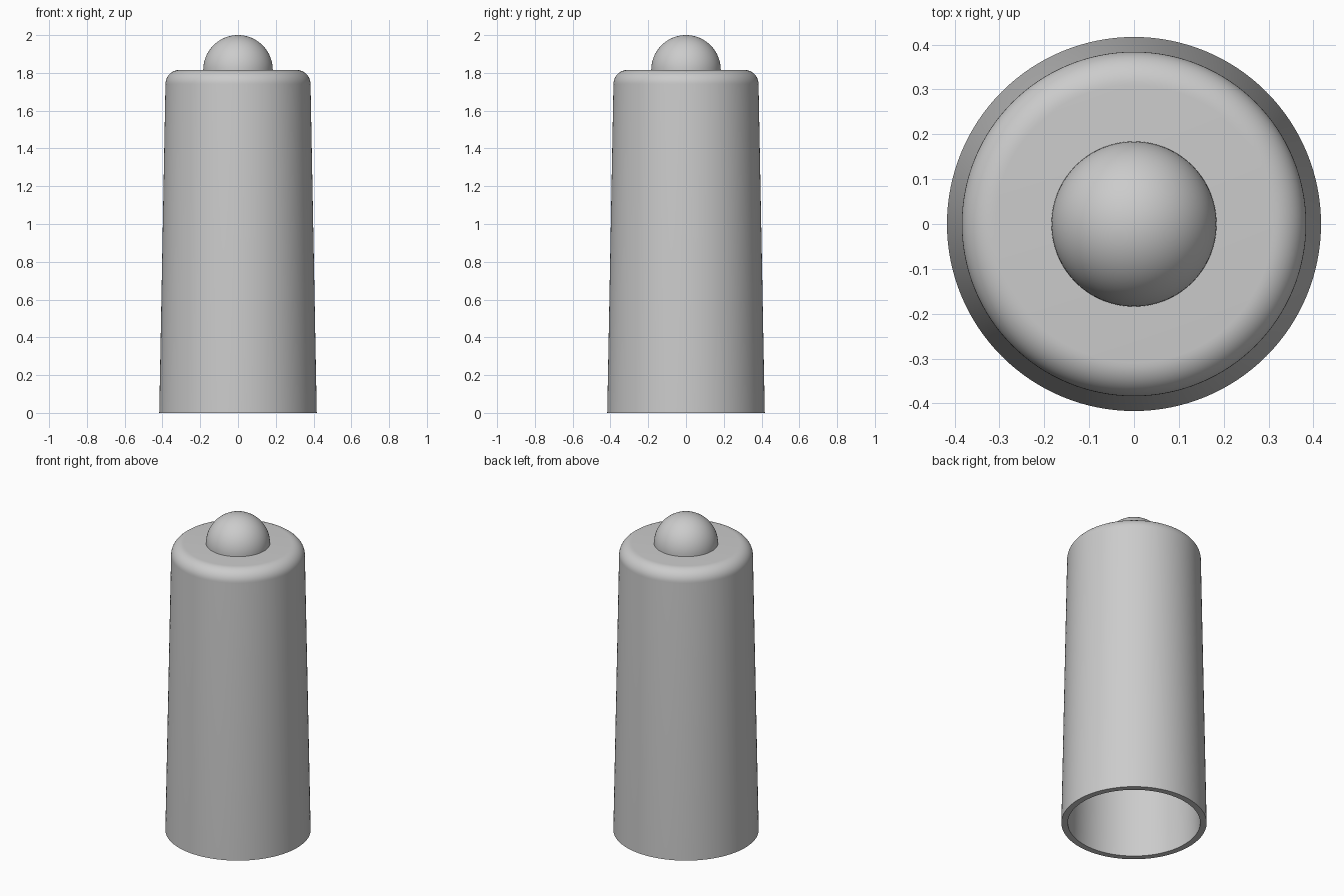
import bpy, bmesh, math

cube = bpy.data.objects.get("Cube")
if cube:
    bpy.data.objects.remove(cube)

grey = bpy.data.materials.new("plain grey")
grey.use_nodes = True
colour = (0.6, 0.6, 0.6, 1)
grey.diffuse_color = colour
grey.node_tree.nodes["Principled BSDF"].inputs["Base Color"].default_value = colour


def arc(cx, cz, radius, start, end, steps):
    """Points (radius, height) along a circular arc, angles in degrees."""
    angles = [math.radians(start + (end - start) * i / steps) for i in range(steps + 1)]
    return [(cx + radius * math.cos(a), cz + radius * math.sin(a)) for a in angles]


def lathe(name, profile, segments=128):
    """Revolve a (radius, height) profile about the z axis."""
    bm = bmesh.new()
    verts = [bm.verts.new((max(r, 0), 0, z)) for r, z in profile]
    edges = [bm.edges.new(pair) for pair in zip(verts, verts[1:])]
    bmesh.ops.spin(bm, geom=verts + edges, cent=(0, 0, 0), axis=(0, 0, 1),
                   angle=math.tau, steps=segments, use_merge=False)
    bmesh.ops.remove_doubles(bm, verts=bm.verts, dist=0.0001)
    bmesh.ops.recalc_face_normals(bm, faces=bm.faces)
    mesh = bpy.data.meshes.new(name)
    bm.to_mesh(mesh)
    bm.free()
    mesh.materials.append(grey)
    obj = bpy.data.objects.new(name, mesh)
    bpy.context.collection.objects.link(obj)
    bpy.ops.object.select_all(action="DESELECT")
    obj.select_set(True)
    bpy.context.view_layer.objects.active = obj
    bpy.ops.object.shade_smooth_by_angle(angle=math.radians(30))
    return obj


TOP = 1.816       # height of the shoulder
WALL = 0.037      # shell thickness
ROUND = 0.075     # shoulder rounding

# Hollow tapered sleeve: outer wall, rounded shoulder, closed top, inner cavity
outer = [(0.417, 0)] + arc(0.384 - ROUND, TOP - ROUND, ROUND, 0, 90, 12) + [(0, TOP)]
inner = [(0, TOP - WALL)] + arc(0.384 - ROUND, TOP - ROUND, ROUND - WALL, 90, 0, 8)
lathe("sleeve", outer + inner + [(0.417 - WALL, 0), (0.417, 0)])

# Half-round knob on the closed top
lathe("knob", arc(0, TOP, 2 - TOP, 0, 90, 24) + [(0, TOP), (2 - TOP, TOP)])
